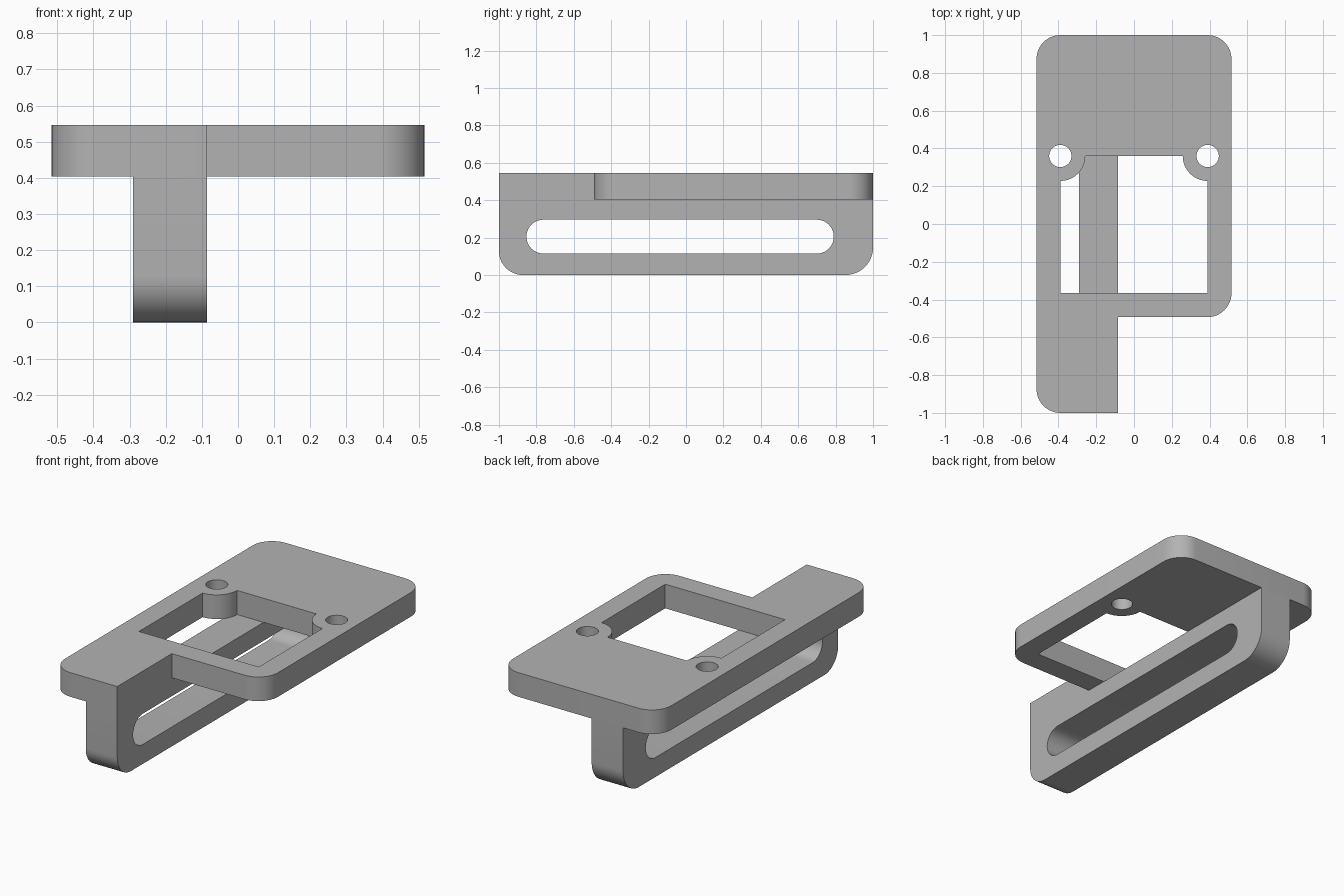
import bpy, bmesh, math
from mathutils import Matrix

cube = bpy.data.objects.get("Cube")
if cube:
    bpy.data.objects.remove(cube, do_unlink=True)

grey = bpy.data.materials.new("matte grey")
grey.use_nodes = True
colour = (0.45, 0.45, 0.45, 1)
grey.diffuse_color = colour
grey.node_tree.nodes["Principled BSDF"].inputs["Base Color"].default_value = colour

HALF_W, TOP, UNDER = 0.516, 0.546, 0.404
RAIL_L, RAIL_R = -0.291, -0.086
WIN_X, WIN_BACK, WIN_FRONT = 0.39, 0.36, -0.364


def arc(cx, cy, r, start, end, steps=12):
    """Points on a circular arc, angles in degrees."""
    angles = [math.radians(start + (end - start) * i / steps) for i in range(steps + 1)]
    return [(cx + r * math.cos(a), cy + r * math.sin(a)) for a in angles]


def circle(cx, cy, r):
    return arc(cx, cy, r, 0, 360, 40)[:-1]


def extrude_profile(name, loops, depth, matrix):
    """Fill an outline with holes and extrude it along its own z."""
    bm = bmesh.new()
    for loop in loops:
        verts = [bm.verts.new((x, y, 0)) for x, y in loop]
        for a, b in zip(verts, verts[1:] + verts[:1]):
            bm.edges.new((a, b))
    bmesh.ops.triangle_fill(bm, edges=bm.edges[:], use_beauty=True)
    new = bmesh.ops.extrude_face_region(bm, geom=bm.faces[:])["geom"]
    bmesh.ops.translate(bm, vec=(0, 0, depth),
                        verts=[g for g in new if isinstance(g, bmesh.types.BMVert)])
    bmesh.ops.recalc_face_normals(bm, faces=bm.faces[:])
    bm.transform(matrix)
    mesh = bpy.data.meshes.new(name)
    bm.to_mesh(mesh)
    bm.free()
    mesh.materials.append(grey)
    obj = bpy.data.objects.new(name, mesh)
    bpy.context.collection.objects.link(obj)
    return obj


# Mounting plate with a front arm, a window with two screw bosses, and two holes
R = 0.127
outline = (arc(HALF_W - R, 1 - R, R, 0, 90) + arc(R - HALF_W, 1 - R, R, 90, 180)
           + arc(R - HALF_W, R - 1, R, 180, 270)
           + [(RAIL_R, -1), (RAIL_R, -0.493)]
           + arc(HALF_W - R, R - 0.493, R, 270, 360))
window = ([(-WIN_X, WIN_FRONT), (WIN_X, WIN_FRONT)]
          + arc(WIN_X, WIN_BACK, 0.132, 270, 180)
          + arc(-WIN_X, WIN_BACK, 0.132, 360, 270))
holes = [circle(s * WIN_X, WIN_BACK, 0.059) for s in (-1, 1)]
plate = extrude_profile("mounting_plate", [outline, window] + holes, TOP - UNDER,
                        Matrix.Translation((0, 0, UNDER)))

# Slotted rail beneath the plate, drawn in y-z and extruded along x
F, B, S = 0.127, 0.147, 0.0905
side = (arc(F - 1, F, F, 180, 270) + arc(1 - B, B, B, 270, 360)
        + [(1, UNDER), (-1, UNDER)])
slot = (arc(0.79 - S, 0.205, S, -90, 90, 20)
        + arc(S - 0.853, 0.205, S, 90, 270, 20))
to_side = Matrix(((0, 0, 1, RAIL_L), (1, 0, 0, 0), (0, 1, 0, 0), (0, 0, 0, 1)))
rail = extrude_profile("slotted_rail", [side, slot], RAIL_R - RAIL_L, to_side)

# Smooth the rounded corners and keep the edges sharp
for obj in (plate, rail):
    bpy.ops.object.select_all(action="DESELECT")
    obj.select_set(True)
    bpy.context.view_layer.objects.active = obj
    bpy.ops.object.shade_smooth_by_angle(angle=math.radians(30))
